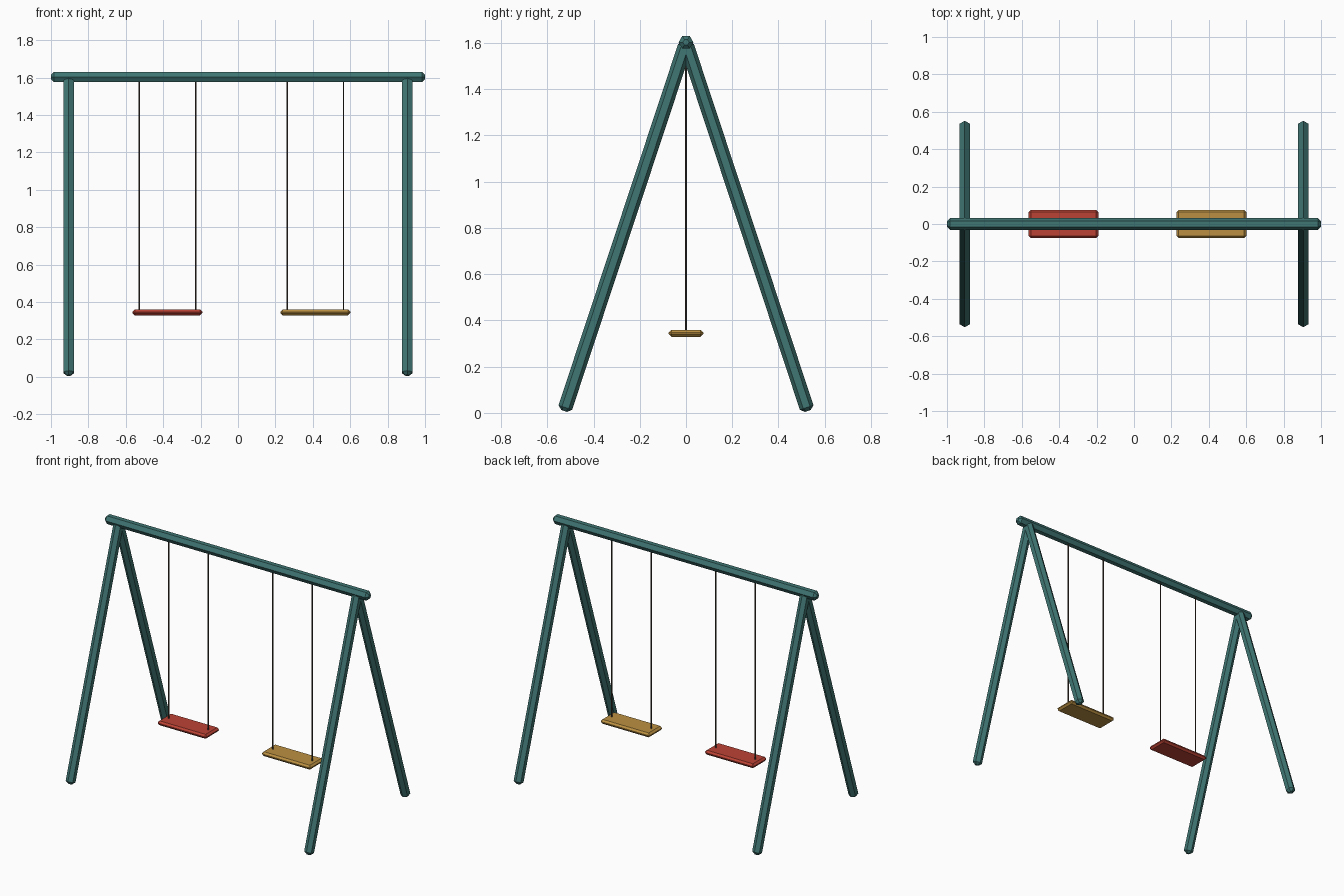
import bpy, math
from mathutils import Vector

cube = bpy.data.objects.get("Cube")
if cube:
    bpy.data.objects.remove(cube, do_unlink=True)


def material(name, rgb):
    m = bpy.data.materials.new(name)
    m.use_nodes = True
    colour = (*rgb, 1)
    m.diffuse_color = colour
    bsdf = next(n for n in m.node_tree.nodes if n.type == 'BSDF_PRINCIPLED')
    bsdf.inputs["Base Color"].default_value = colour
    return m


teal = material("teal paint", (0.05, 0.18, 0.17))
red = material("red seat", (0.50, 0.055, 0.035))
yellow = material("yellow seat", (0.50, 0.28, 0.055))
brown = material("dark rope", (0.065, 0.05, 0.038))


def finish(obj, name, mat, bevel=0):
    obj.name = name
    obj.data.materials.append(mat)
    if bevel:
        mod = obj.modifiers.new("Bevel", 'BEVEL')
        mod.width = bevel
        mod.segments = 1
        mod.limit_method = 'ANGLE'
        mod.angle_limit = math.radians(70)
    return obj


def pole(name, start, end, radius, sides, mat, bevel=0, twist=0):
    """Straight bar between two points."""
    a, b = Vector(start), Vector(end)
    bpy.ops.mesh.primitive_cylinder_add(
        vertices=sides, radius=radius, depth=(b - a).length, location=(a + b) / 2)
    obj = bpy.context.object
    direction = (b - a).normalized()
    side = Vector((1, 0, 0)) if abs(direction.x) < 0.5 else Vector((0, 0, 1))
    # Local x follows the chosen side axis so a corner points that way
    obj.rotation_mode = 'QUATERNION'
    other = direction.cross(side).normalized()
    side = other.cross(direction)
    from mathutils import Matrix
    obj.rotation_quaternion = (Matrix((side, other, direction)).transposed()
                               @ Matrix.Rotation(twist, 3, 'Z')).to_quaternion()
    return finish(obj, name, mat, bevel)


# Top beam: six-sided bar, corner upward
pole("top_beam", (-1, 0, 1.603), (1, 0, 1.603), 0.032, 6, teal, 0.016, math.pi / 6 * 3 * 2 / 3)

# A-frame legs
for side, x in (("right", -0.905), ("left", 0.905)):
    for end, y in (("front", -1), ("back", 1)):
        pole(f"{end}_{side}_leg", (x, y * 0.527, 0.008), (x, 0, 1.6),
             0.031, 6, teal, 0.016)

# Swings: a chamfered board hung on two ropes
for side, x, mat in (("right", -0.377, red), ("left", 0.414, yellow)):
    bpy.ops.mesh.primitive_cube_add(size=1, location=(x, 0, 0.344))
    seat = bpy.context.object
    seat.scale = (0.374, 0.15, 0.03)
    bpy.ops.object.transform_apply(location=False, rotation=False, scale=True)
    finish(seat, f"{side}_seat", mat, 0.012)
    for n, offset in (("outer", -0.15), ("inner", 0.15)):
        pole(f"{side}_{n}_rope", (x + offset, 0, 0.35), (x + offset, 0, 1.6),
             0.0045, 6, brown)
